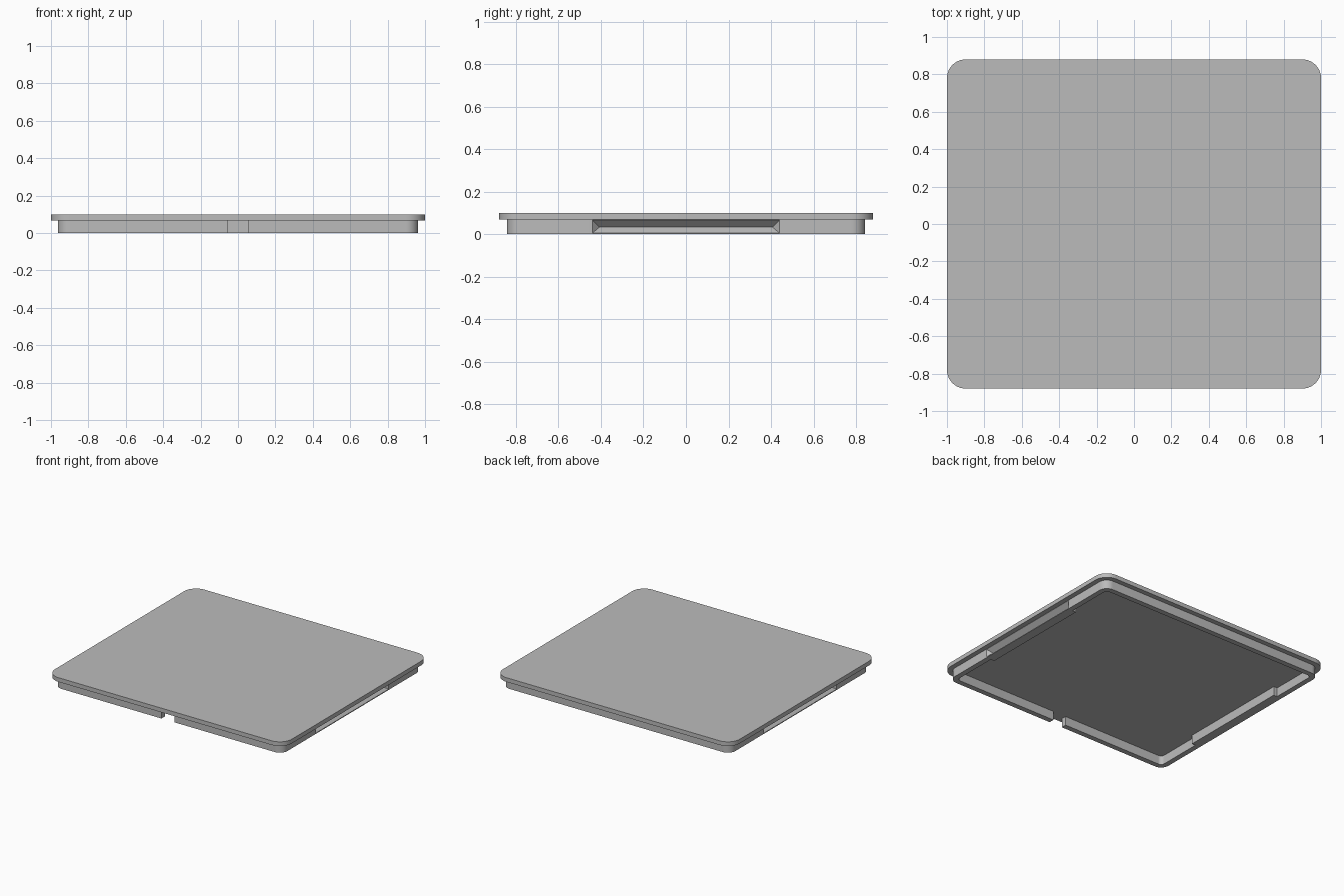
import bpy, bmesh, math

cube = bpy.data.objects.get("Cube")
if cube:
    bpy.data.objects.remove(cube, do_unlink=True)

grey = bpy.data.materials.new("plain grey")
grey.use_nodes = True
COLOUR = (0.5, 0.5, 0.5, 1)
grey.diffuse_color = COLOUR
grey.node_tree.nodes["Principled BSDF"].inputs["Base Color"].default_value = COLOUR

PLATE_BOTTOM, TOP = 0.068, 0.1
RIM_X, RIM_Y, WALL = 0.963, 0.843, 0.04


def finish(name, bm):
    bmesh.ops.recalc_face_normals(bm, faces=bm.faces)
    mesh = bpy.data.meshes.new(name)
    bm.to_mesh(mesh)
    bm.free()
    mesh.materials.append(grey)
    obj = bpy.data.objects.new(name, mesh)
    bpy.context.collection.objects.link(obj)
    return obj


def rounded_slab(name, hx, hy, radius, z0, z1, steps=10):
    bm = bmesh.new()
    verts = []
    for quarter, (sx, sy) in enumerate([(1, 1), (-1, 1), (-1, -1), (1, -1)]):
        for i in range(steps + 1):
            a = (quarter + i / steps) * math.pi / 2
            verts.append(bm.verts.new((sx * (hx - radius) + radius * math.cos(a),
                                       sy * (hy - radius) + radius * math.sin(a), z0)))
    face = bm.faces.new(verts)
    top = bmesh.ops.extrude_face_region(bm, geom=[face])["geom"]
    bmesh.ops.translate(bm, vec=(0, 0, z1 - z0),
                        verts=[g for g in top if isinstance(g, bmesh.types.BMVert)])
    return finish(name, bm)


def hull(name, points):
    bm = bmesh.new()
    for p in points:
        bm.verts.new(p)
    bmesh.ops.convex_hull(bm, input=bm.verts)
    return finish(name, bm)


def box(name, x, y, z):
    return hull(name, [(a, b, c) for a in x for b in y for c in z])


def combine(target, tool, operation):
    mod = target.modifiers.new("combine", "BOOLEAN")
    mod.operation, mod.solver, mod.object = operation, "EXACT", tool
    bpy.context.view_layer.objects.active = target
    bpy.ops.object.modifier_apply(modifier=mod.name)
    bpy.data.objects.remove(tool, do_unlink=True)


# Cover plate and the hollow rim beneath it
plate = rounded_slab("cover_plate", 1, 0.88, 0.1, PLATE_BOTTOM, TOP)
rim = rounded_slab("rim", RIM_X, RIM_Y, 0.065, 0, PLATE_BOTTOM)
hollow = rounded_slab("hollow", RIM_X - WALL, RIM_Y - WALL, 0.03, -0.1, 0.2)
combine(rim, hollow, "DIFFERENCE")

# Thickened side walls, each with a mitred finger groove on the outside
for s in (1, -1):
    pad = box("pad", (s * (RIM_X - 0.02), s * (RIM_X - WALL - 0.03)),
              (-0.44, 0.44), (0, PLATE_BOTTOM))
    combine(rim, pad, "UNION")
    points = [(s * x, y, z) for x in (RIM_X, RIM_X + 0.02)
              for y in (-0.44, 0.44) for z in (0.006, PLATE_BOTTOM - 0.002)]
    points += [(s * (RIM_X - 0.035), y, 0.033) for y in (-0.407, 0.407)]
    combine(rim, hull("groove", points), "DIFFERENCE")

# Gap in the front wall
combine(rim, box("gap", (-0.056, 0.054), (-1, -0.75), (-0.1, 0.2)), "DIFFERENCE")

# Smooth corners, sharp edges
for obj in (plate, rim):
    bpy.ops.object.select_all(action="DESELECT")
    obj.select_set(True)
    bpy.context.view_layer.objects.active = obj
    bpy.ops.object.shade_smooth_by_angle(angle=math.radians(30))
